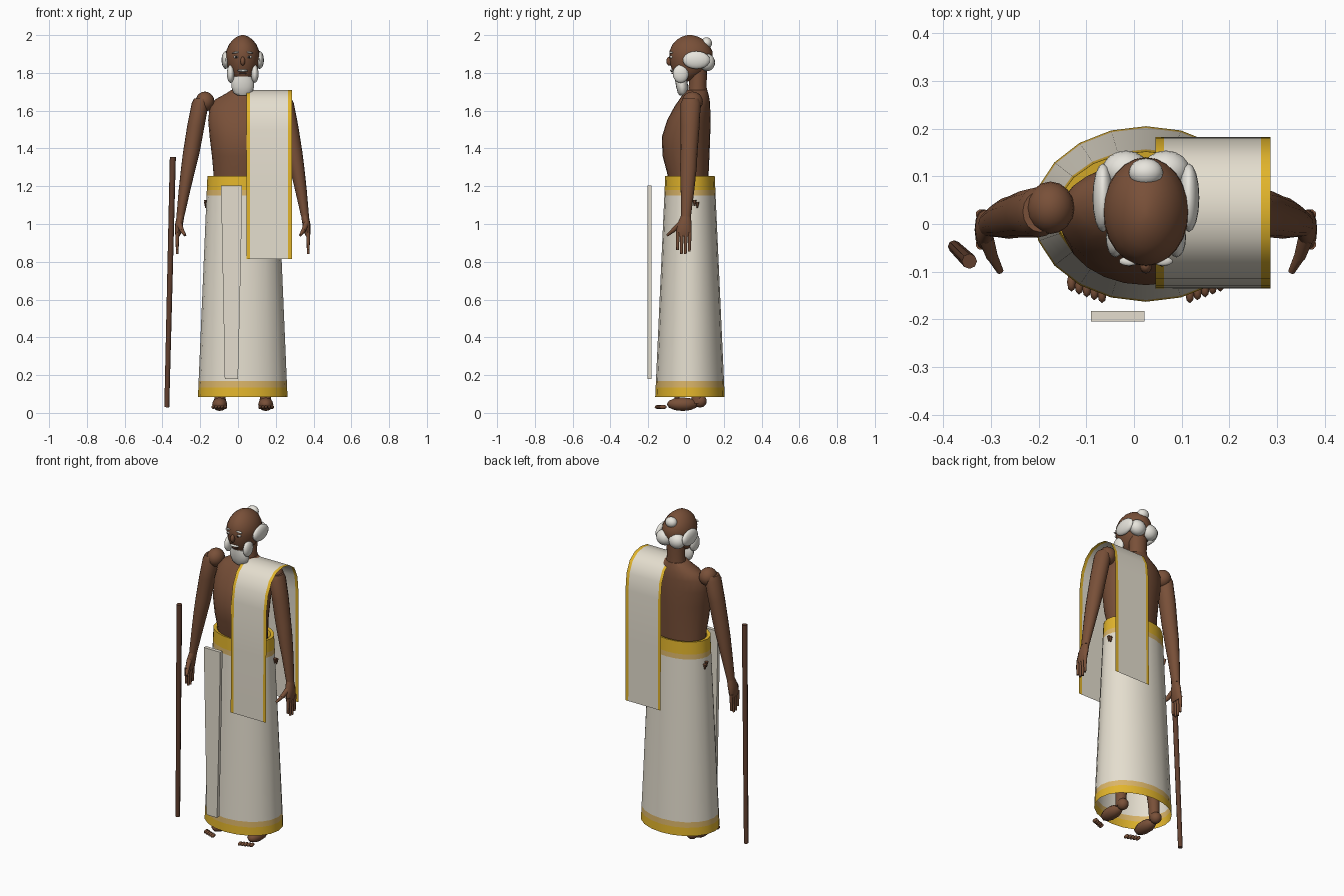
import bpy, bmesh, math
from mathutils import Vector

CX = 0.025  # symmetry plane of the figure


def mat(name, r, g, b):
    m = bpy.data.materials.new(name)
    m.diffuse_color = (r, g, b, 1)
    return m


SKIN = mat("brown skin", 0.19, 0.08, 0.04)
WOOD = mat("dark wood", 0.12, 0.05, 0.028)
CLOTH = mat("cream cloth", 0.78, 0.73, 0.62)
GOLD = mat("gold border", 0.76, 0.46, 0.025)
PALE = mat("pale gold border", 0.70, 0.46, 0.14)
HAIR = mat("white hair", 0.80, 0.78, 0.72)
DARK = mat("dark pupil", 0.02, 0.012, 0.01)


def finish(bm, name, mats, angle=50, recalc=True):
    if recalc:
        bmesh.ops.recalc_face_normals(bm, faces=bm.faces)
    me = bpy.data.meshes.new(name)
    bm.to_mesh(me)
    bm.free()
    for m in mats:
        me.materials.append(m)
    ob = bpy.data.objects.new(name, me)
    bpy.context.collection.objects.link(ob)
    bpy.ops.object.select_all(action='DESELECT')
    bpy.context.view_layer.objects.active = ob
    ob.select_set(True)
    bpy.ops.object.shade_smooth_by_angle(angle=math.radians(angle))
    return ob


def loft(name, rings, mats, n=20, cap=True, rule=None, angle=50):
    """Stack of horizontal ellipses: (z, x, y, rx, ry)."""
    bm = bmesh.new()
    loops = []
    for z, x, y, rx, ry in rings:
        loops.append([bm.verts.new((x + rx * math.cos(2 * math.pi * i / n),
                                    y + ry * math.sin(2 * math.pi * i / n), z)) for i in range(n)])
    for a, b in zip(loops, loops[1:]):
        for i in range(n):
            f = bm.faces.new((a[i], a[(i + 1) % n], b[(i + 1) % n], b[i]))
            if rule:
                f.material_index = rule(f.calc_center_median().z)
    if cap:
        bm.faces.new(loops[0])
        bm.faces.new(loops[-1])
    return finish(bm, name, mats, angle)


def ball(name, c, r, m, seg=16, tilt=0):
    bm = bmesh.new()
    bmesh.ops.create_uvsphere(bm, u_segments=seg, v_segments=max(6, seg * 5 // 8), radius=1)
    bmesh.ops.scale(bm, vec=r, verts=bm.verts)
    ob = finish(bm, name, [m], 60)
    ob.location = c
    ob.rotation_euler.y = tilt
    return ob


def bone(name, a, b, r1, r2, m, seg=8):
    a, b = Vector(a), Vector(b)
    bm = bmesh.new()
    bmesh.ops.create_cone(bm, cap_ends=True, segments=seg, radius1=r1, radius2=r2, depth=(b - a).length)
    ob = finish(bm, name, [m])
    ob.location = (a + b) / 2
    ob.rotation_mode = 'QUATERNION'
    ob.rotation_quaternion = (b - a).to_track_quat('Z', 'Y')
    return ob


# Torso and neck
loft("torso", [(1.15, CX, 0.015, 0.15, 0.10), (1.27, CX, 0.010, 0.155, 0.11),
               (1.36, CX, 0.000, 0.163, 0.124), (1.46, CX, 0.000, 0.175, 0.128),
               (1.55, CX, 0.015, 0.183, 0.115), (1.62, CX, 0.033, 0.175, 0.095),
               (1.66, CX, 0.045, 0.145, 0.08), (1.69, CX, 0.052, 0.09, 0.066),
               (1.71, CX, 0.056, 0.06, 0.056)], [SKIN], 24)
loft("neck", [(1.67, CX, 0.06, 0.06, 0.052), (1.74, CX, 0.062, 0.053, 0.047),
              (1.82, CX, 0.065, 0.055, 0.047)], [SKIN], 16)

# Head
loft("head", [(1.755, CX, -0.015, 0.025, 0.025), (1.77, CX, 0.0, 0.048, 0.05),
              (1.80, CX, 0.015, 0.068, 0.083), (1.84, CX, 0.023, 0.082, 0.105),
              (1.88, CX, 0.026, 0.09, 0.114), (1.915, CX, 0.026, 0.088, 0.113),
              (1.95, CX, 0.025, 0.073, 0.097), (1.975, CX, 0.023, 0.053, 0.072),
              (1.992, CX, 0.021, 0.03, 0.042), (2.0, CX, 0.02, 0.008, 0.012)], [SKIN], 24)
ball("nose", (CX, -0.088, 1.862), (0.013, 0.016, 0.024), SKIN, 10)
ball("moustache", (CX, -0.071, 1.812), (0.03, 0.014, 0.007), HAIR, 10)
ball("lower_lip", (CX, -0.066, 1.798), (0.02, 0.012, 0.005), WOOD, 10)
ball("hair_bun", (CX, 0.108, 1.957), (0.036, 0.03, 0.031), HAIR)
loft("beard", [(1.68, CX, -0.018, 0.028, 0.016), (1.695, CX, -0.018, 0.05, 0.026),
               (1.725, CX, -0.02, 0.06, 0.032), (1.755, CX, -0.025, 0.058, 0.032),
               (1.78, CX, -0.028, 0.045, 0.03)], [HAIR], 16)

# Cloth skirt with banded hems
SK = [0.085, 0.135, 0.168, 0.5, 0.85, 1.15, 1.18, 1.235, 1.255]


def skirt_ring(z):
    t = (z - 0.085) / 1.17
    return (z, CX, 0.021, 0.237 - 0.05 * t, 0.184 - 0.053 * t)


def skirt_band(z):
    if z < 0.135 or z > 1.18:
        return 1
    return 2 if z < 0.168 or z > 1.15 else 0


loft("skirt", [skirt_ring(z) for z in SK] + [(1.252, CX, 0.021, 0.165, 0.115), (1.22, CX, 0.02, 0.155, 0.108)],
     [CLOTH, GOLD, PALE], 20, cap=False, rule=skirt_band)

# Hanging front pleat, tapering downwards
bm = bmesh.new()
rows = []
for z, x0, x1 in [(1.205, -0.09, 0.022), (0.85, -0.083, 0.016), (0.5, -0.076, 0.008), (0.18, -0.07, 0.0)]:
    rows.append([bm.verts.new((x, y, z)) for x, y in
                 ((x0, -0.182), (x0, -0.204), (x1, -0.204), (x1, -0.182))])
for a, b in zip(rows, rows[1:]):
    for i in range(4):
        bm.faces.new((a[i], a[(i + 1) % 4], b[(i + 1) % 4], b[i]))
bm.faces.new(rows[0])
bm.faces.new(rows[-1])
finish(bm, "front_pleat", [CLOTH])

# Shoulder shawl: thin sheet swept across the shoulder, gold along both edges
profile = [(-0.135, 0.815), (-0.134, 1.2), (-0.13, 1.5), (-0.115, 1.59), (-0.08, 1.66), (-0.03, 1.70),
           (0.03, 1.71), (0.09, 1.70), (0.14, 1.665), (0.17, 1.60), (0.18, 1.5), (0.181, 1.2), (0.182, 0.82)]
bm = bmesh.new()
grid = [[bm.verts.new((x, y, z)) for x in (0.045, 0.063, 0.266, 0.286)] for y, z in profile]
for a, b in zip(grid, grid[1:]):
    for i in range(3):
        f = bm.faces.new((a[i], a[i + 1], b[i + 1], b[i]))
        f.material_index = 0 if i == 1 else 1
finish(bm, "shawl", [CLOTH, GOLD], recalc=False)

# Mirrored parts
for s, side in ((-1, "right"), (1, "left")):
    def X(o):
        return CX + s * o

    # Face and hair
    ball(side + "_eye", (X(0.035), -0.077, 1.884), (0.015, 0.010, 0.007), HAIR, 10)
    ball(side + "_pupil", (X(0.034), -0.086, 1.884), (0.006, 0.003, 0.006), DARK, 8)
    ball(side + "_brow", (X(0.036), -0.078, 1.908), (0.021, 0.010, 0.005), HAIR, 10, s * 0.2)
    ball(side + "_side_hair", (X(0.09), 0.055, 1.868), (0.022, 0.072, 0.047), HAIR)
    ball(side + "_back_hair", (X(0.042), 0.112, 1.855), (0.05, 0.042, 0.046), HAIR)
    ball(side + "_whisker", (X(0.064), -0.028, 1.795), (0.02, 0.042, 0.048), HAIR)

    # Arm
    ball(side + "_shoulder", (X(0.2), 0.034, 1.648), (0.05, 0.055, 0.053), SKIN)
    loft(side + "_arm", [(1.665, X(0.222), 0.026, 0.036, 0.043), (1.64, X(0.225), 0.025, 0.045, 0.053),
                         (1.52, X(0.248), 0.022, 0.046, 0.05), (1.38, X(0.272), 0.016, 0.044, 0.045),
                         (1.30, X(0.287), 0.013, 0.039, 0.044), (1.18, X(0.308), 0.008, 0.031, 0.036),
                         (1.04, X(0.33), 0.0, 0.021, 0.026)], [SKIN], 16)
    loft(side + "_palm", [(1.05, X(0.328), 0.0, 0.02, 0.024), (1.0, X(0.337), -0.008, 0.021, 0.038),
                          (0.95, X(0.343), -0.012, 0.016, 0.042), (0.935, X(0.344), -0.012, 0.01, 0.038)],
         [SKIN], 12)
    for i, tip in enumerate((0.862, 0.842, 0.84, 0.855)):
        y = -0.043 + i * 0.021
        bone(f"{side}_finger_{i + 1}", (X(0.346), y, 0.955), (X(0.347), y - 0.002, tip), 0.011, 0.007, SKIN)
    bone(side + "_thumb_base", (X(0.335), -0.03, 1.0), (X(0.322), -0.07, 0.965), 0.016, 0.012, SKIN)
    bone(side + "_thumb_tip", (X(0.323), -0.066, 0.968), (X(0.305), -0.1, 0.94), 0.012, 0.007, SKIN)

    # Leg and foot
    loft(side + "_leg", [(0.05, X(0.122), 0.06, 0.028, 0.03), (0.16, X(0.118), 0.06, 0.032, 0.034),
                         (0.35, X(0.11), 0.05, 0.05, 0.05), (0.6, X(0.1), 0.03, 0.055, 0.055),
                         (0.95, X(0.09), 0.02, 0.07, 0.07)], [SKIN], 12)
    ball(side + "_heel", (X(0.12), 0.075, 0.062), (0.033, 0.035, 0.034), SKIN, 12)
    ball(side + "_foot", (X(0.122), -0.018, 0.046), (0.042, 0.084, 0.036), SKIN, 10)
    for i in range(5):
        ball(f"{side}_toe_{i + 1}", (X(0.092 + i * 0.016), -0.146 + i * 0.006, 0.031),
             (0.0095, 0.02, 0.011), SKIN, 8)

    # Small hip knots showing through the cloth
    for y, z in ((0.045, 1.115), (0.06, 1.105)):
        bone(side + "_hip_knot", (X(0.196), y, z + 0.012), (X(0.196), y, z - 0.02), 0.011, 0.003, SKIN, 6)

# Walking staff
bone("staff", (-0.377, -0.047, 0.03), (-0.345, -0.078, 1.355), 0.013, 0.016, WOOD, 8)
